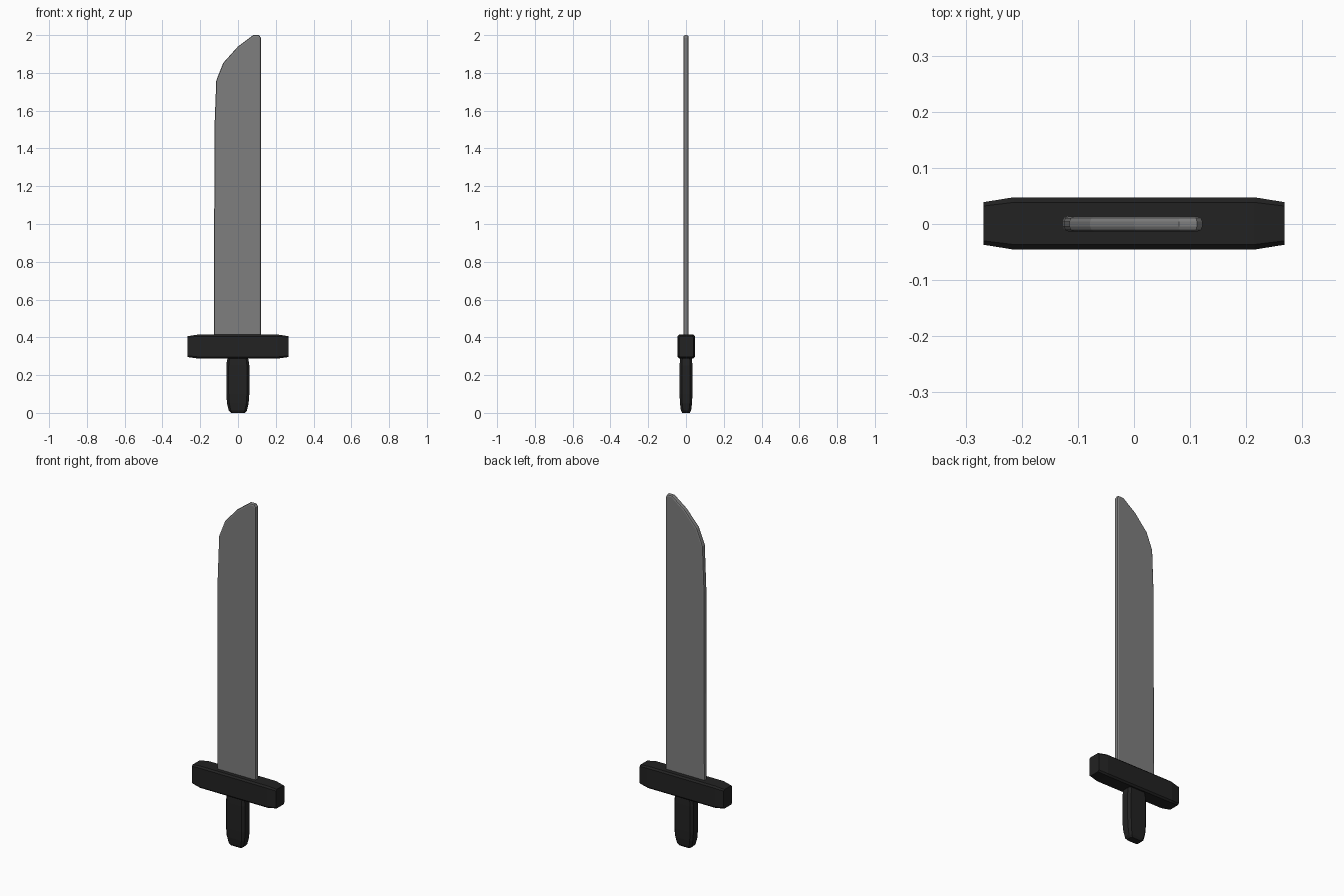
import bpy, bmesh
from mathutils import Vector

if "Cube" in bpy.data.objects:
    bpy.data.objects.remove(bpy.data.objects["Cube"])


def material(name, value):
    m = bpy.data.materials.new(name)
    m.diffuse_color = (value, value, value, 1)
    m.use_nodes = True
    m.node_tree.nodes["Principled BSDF"].inputs["Base Color"].default_value = m.diffuse_color
    return m


def finish(bm, name, mat):
    bmesh.ops.recalc_face_normals(bm, faces=bm.faces[:])
    me = bpy.data.meshes.new(name)
    bm.to_mesh(me)
    bm.free()
    me.materials.append(mat)
    ob = bpy.data.objects.new(name, me)
    bpy.context.collection.objects.link(ob)
    return ob


def chamfered_rect(a, b, c):
    return [(a - c, -b), (a, -b + c), (a, b - c), (a - c, b),
            (-a + c, b), (-a, b - c), (-a, -b + c), (-a + c, -b)]


def loft(name, sections, place, mat):
    """Join chamfered rectangles (position, half width, half depth, chamfer)."""
    bm = bmesh.new()
    rings = [[bm.verts.new(place(t, u, v)) for u, v in chamfered_rect(a, b, c)]
             for t, a, b, c in sections]
    for r, s in zip(rings, rings[1:]):
        for i in range(8):
            j = (i + 1) % 8
            bm.faces.new((r[i], r[j], s[j], s[i]))
    bm.faces.new(rings[0])
    bm.faces.new(rings[-1])
    return finish(bm, name, mat)


steel = material("blade grey", 0.21)
black = material("handle black", 0.016)

# Blade: flat profile with a clipped, curved tip and rounded rim
profile = [(0.122, 0.36), (0.122, 1.985), (0.112, 2.0), (0.08, 2.0), (0.0, 1.94),
           (-0.078, 1.853), (-0.115, 1.76), (-0.125, 1.5), (-0.127, 0.36)]
bm = bmesh.new()
face = bm.faces.new([bm.verts.new((x, -0.0135, z)) for x, z in profile])
ext = bmesh.ops.extrude_face_region(bm, geom=[face])
bmesh.ops.translate(bm, vec=Vector((0, 0.027, 0)),
                    verts=[g for g in ext["geom"] if isinstance(g, bmesh.types.BMVert)])
bmesh.ops.recalc_face_normals(bm, faces=bm.faces[:])
rim = [e for e in bm.edges if abs(e.verts[0].co.y - e.verts[1].co.y) < 0.001]
bmesh.ops.bevel(bm, geom=rim, offset=0.009, segments=2, profile=0.5,
                affect='EDGES', clamp_overlap=True)
finish(bm, "blade", steel)

# Crossguard: bar along x, tapering at both ends
loft("crossguard",
     [(-0.268, 0.038, 0.055, 0.007), (-0.215, 0.0465, 0.063, 0.009),
      (0.215, 0.0465, 0.063, 0.009), (0.268, 0.038, 0.055, 0.007)],
     lambda t, u, v: (t, u + 0.001, v + 0.351), black)

# Grip: upright handle with a rounded pommel end
loft("grip",
     [(0.0, 0.036, 0.02, 0.008), (0.012, 0.048, 0.027, 0.011),
      (0.05, 0.057, 0.032, 0.012), (0.10, 0.061, 0.034, 0.013),
      (0.25, 0.061, 0.034, 0.013), (0.28, 0.057, 0.032, 0.012),
      (0.31, 0.048, 0.028, 0.011)],
     lambda t, u, v: (u - 0.001, v, t), black)
